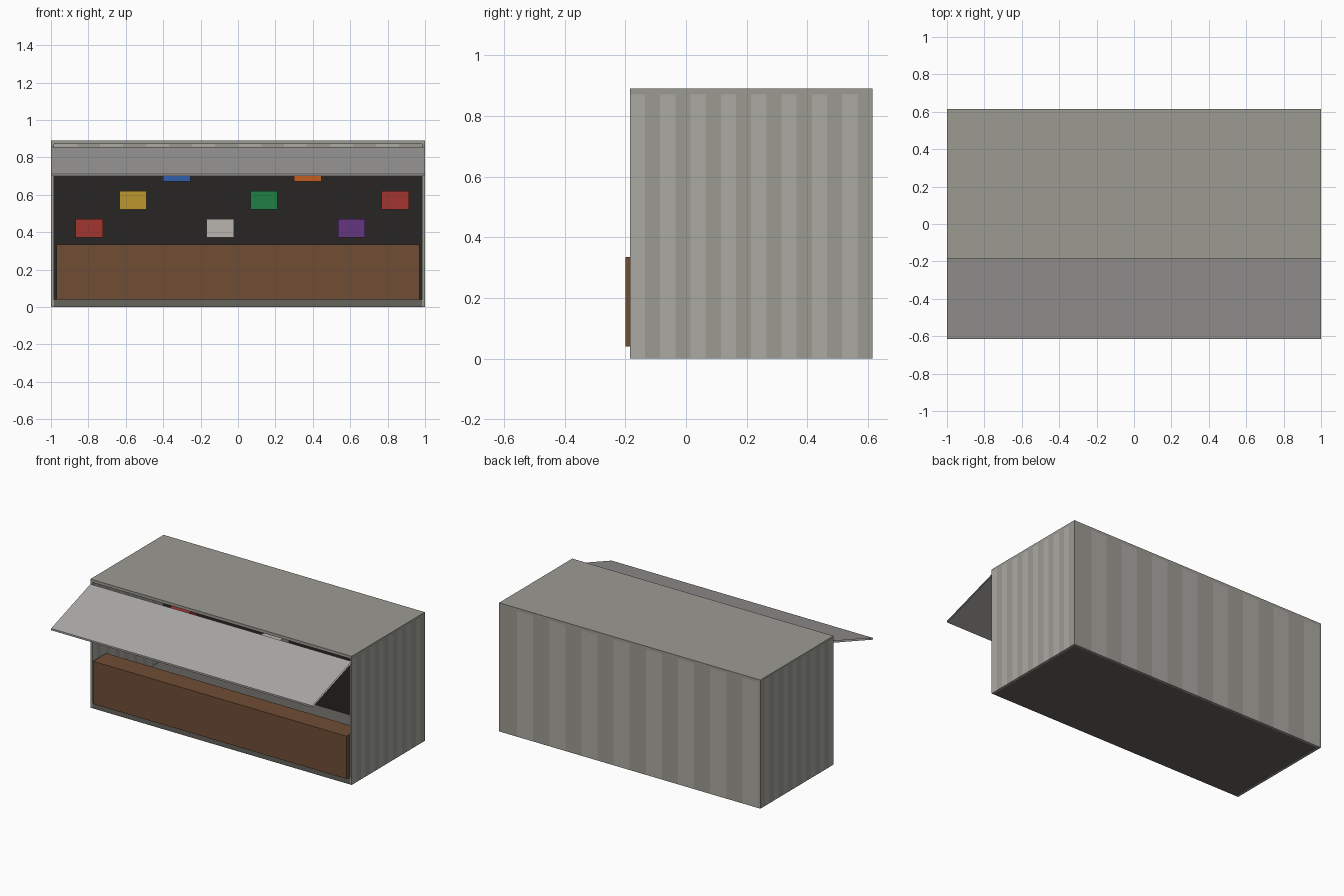
import bpy

if "Cube" in bpy.data.objects:
    bpy.data.objects.remove(bpy.data.objects["Cube"])

FRONT, BACK = -0.185, 0.615
WALL = 0.015


def material(name, rgb):
    m = bpy.data.materials.new(name)
    m.diffuse_color = (*rgb, 1)
    m.use_nodes = True
    m.node_tree.nodes["Principled BSDF"].inputs["Base Color"].default_value = m.diffuse_color
    return m


STEEL = material("steel", (0.33, 0.325, 0.29))
RIB = material("steel_rib", (0.41, 0.40, 0.365))
FLOOR = material("dark_steel", (0.13, 0.125, 0.11))
AWNING = material("awning_grey", (0.40, 0.39, 0.38))
DARK = material("lining_dark", (0.022, 0.019, 0.017))
WOOD = material("wood", (0.16, 0.075, 0.036))


def mesh_object(name, verts, faces, mats):
    me = bpy.data.meshes.new(name)
    me.from_pydata(verts, [], faces)
    for m in mats:
        me.materials.append(m)
    ob = bpy.data.objects.new(name, me)
    bpy.context.collection.objects.link(ob)
    return ob


def box(name, x, y, z, mat):
    verts = [(a, b, c) for a in x for b in y for c in z]
    faces = [(0, 1, 3, 2), (4, 6, 7, 5), (0, 4, 5, 1),
             (2, 3, 7, 6), (0, 2, 6, 4), (1, 5, 7, 3)]
    return mesh_object(name, verts, faces, [mat])


def striped_wall(name, start, step, inward, count=16, top=0.87):
    """Flat wall slab split into vertical stripes of alternating tone."""
    verts, faces, tones = [], [], []
    for i in range(count + 1):
        x, y = start[0] + step[0] * i, start[1] + step[1] * i
        u, v = x + inward[0], y + inward[1]
        verts += [(x, y, 0), (x, y, top), (u, v, top), (u, v, 0)]
    for i in range(count):
        a, b = 4 * i, 4 * i + 4
        for k in range(4):
            n = (k + 1) % 4
            faces.append((a + k, b + k, b + n, a + n))
            tones.append((i + 1) % 2)
    e = 4 * count
    faces += [(0, 1, 2, 3), (e + 3, e + 2, e + 1, e)]
    tones += [0, 0]
    ob = mesh_object(name, verts, faces, [STEEL, RIB])
    for p, t in zip(ob.data.polygons, tones):
        p.material_index = t
    # consistent outward normals
    import bmesh
    bm = bmesh.new()
    bm.from_mesh(ob.data)
    bmesh.ops.recalc_face_normals(bm, faces=bm.faces)
    bm.to_mesh(ob.data)
    bm.free()
    return ob


# container shell
for side, label in ((1, "right"), (-1, "left")):
    striped_wall(label + "_wall", (side, FRONT), (0, (BACK - FRONT) / 16), (-side * WALL, 0))
striped_wall("back_wall", (-1 + WALL, BACK), ((2 - 2 * WALL) / 16, 0), (0, -WALL))
box("roof", (-1, 1), (FRONT, BACK), (0.87, 0.89), STEEL)
box("floor", (-1 + WALL, 1 - WALL), (FRONT, BACK - WALL), (0, 0.04), FLOOR)

# dark lining on the back wall
box("back_lining", (-0.985, 0.985), (0.59, 0.60), (0.04, 0.85), DARK)

# counter
box("counter", (-0.97, 0.97), (-0.20, -0.055), (0.04, 0.335), WOOD)

# sloping awning: folded sheet with open ends
profile = [(FRONT, 0.855), (-0.615, 0.712), (-0.615, 0.70), (FRONT, 0.843)]
verts = [(x, y, z) for x in (-1, 1) for y, z in profile]
mesh_object("awning", verts,
            [(i, (i + 1) % 4, (i + 1) % 4 + 4, i + 4) for i in range(4)], [AWNING])

# coloured goods in three staggered rows
colours = [("red", (0.36, 0.035, 0.028)), ("yellow", (0.50, 0.31, 0.025)),
           ("blue", (0.03, 0.11, 0.40)), ("white", (0.48, 0.46, 0.43)),
           ("green", (0.014, 0.21, 0.06)), ("orange", (0.55, 0.11, 0.015)),
           ("purple", (0.13, 0.035, 0.22))]
paints = [material(n, c) for n, c in colours]
for i in range(8):
    x, z = -0.795 + 0.2336 * i, 0.37 + 0.15 * (i % 3)
    box(f"goods_box_{i + 1}", (x - 0.073, x + 0.073), (0.49, 0.59), (z, z + 0.10),
        paints[i % 7])
